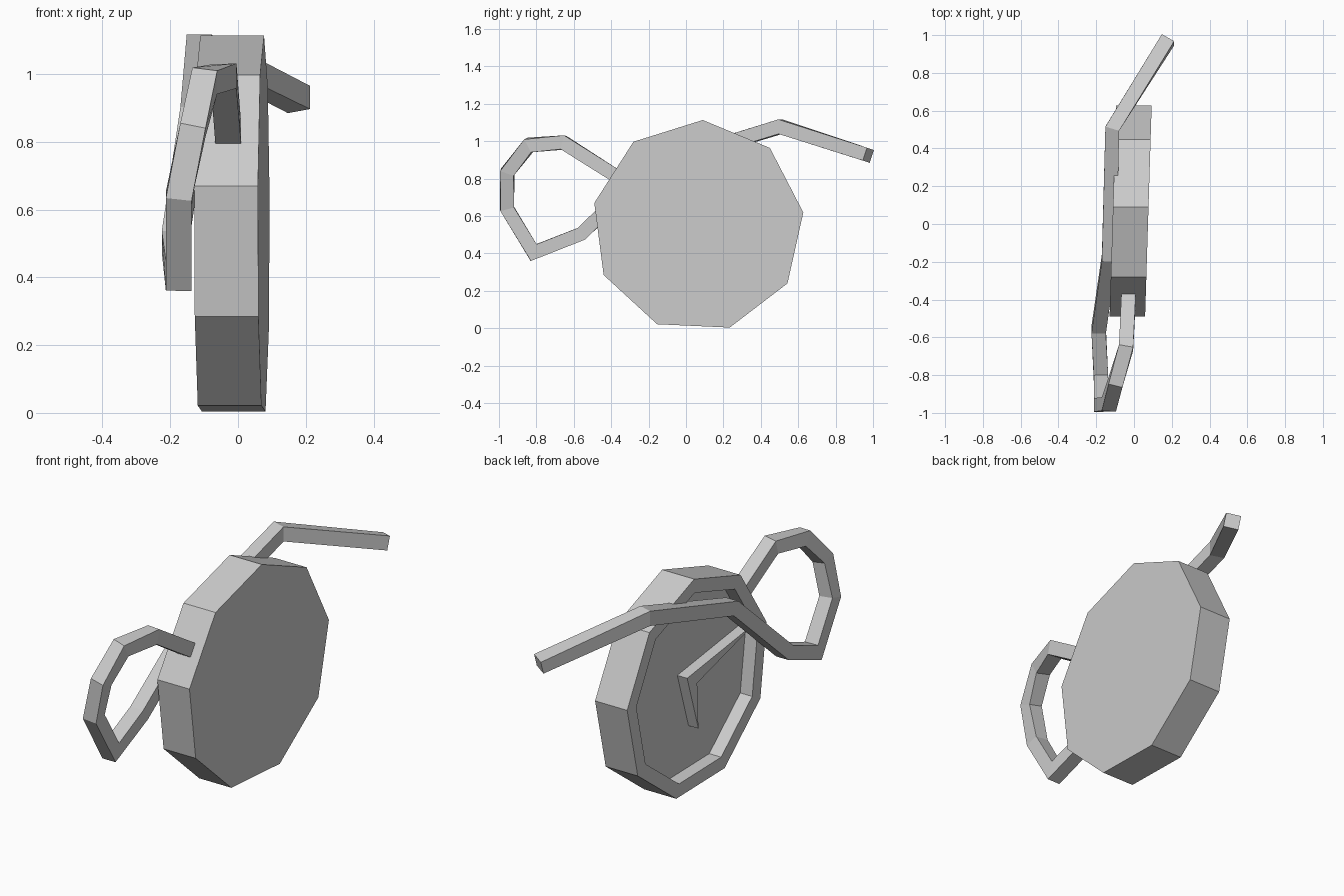
import bpy, bmesh
from math import sin, cos, radians
from mathutils import Vector

if "Cube" in bpy.data.objects:
    bpy.data.objects.remove(bpy.data.objects["Cube"])

CY, CZ, R, SIDES = 0.064, 0.546, 0.568, 9


def lean(x, y):
    # the case is turned slightly about z
    return x + 0.031 * (y - CY)


def finish(bm, name):
    bmesh.ops.recalc_face_normals(bm, faces=bm.faces)
    me = bpy.data.meshes.new(name)
    bm.to_mesh(me)
    bm.free()
    ob = bpy.data.objects.new(name, me)
    bpy.context.collection.objects.link(ob)
    return ob


def skin(rings, name):
    # bridge successive rings of points and cap both ends
    bm = bmesh.new()
    vs = [[bm.verts.new(p) for p in ring] for ring in rings]
    n = len(vs[0])
    for a, b in zip(vs, vs[1:]):
        for i in range(n):
            j = (i + 1) % n
            bm.faces.new((a[i], a[j], b[j], b[i]))
    bm.faces.new(vs[0])
    bm.faces.new(vs[-1])
    return finish(bm, name)


def case_ring(x, r):
    pts = []
    for i in range(SIDES):
        a = radians(7.4 + 360 * i / SIDES)
        y = CY + r * cos(a)
        pts.append((lean(x, y), y, CZ + r * sin(a)))
    return pts


# nine-sided watch case with a recessed dial on the -x side
skin([case_ring(x, r) for x, r in
      [(-0.042, R * 0.87), (-0.112, R * 0.87), (-0.112, R), (0.076, R)]], "watch_case")

# pair of tapered hands as one raised bent shape
outline = [(0.13, 0.60), (-0.42, 0.69), (0.05, 0.545), (0.04, 0.30)]
skin([[(lean(x, y), y, z) for y, z in outline] for x in (-0.03, -0.10)], "watch_hands")

# strap: square bar with mitred bends
path = [Vector(p) for p in [
    (0.18, 0.975, 0.925), (-0.115, 0.505, 1.078), (-0.132, -0.18, 0.87),
    (-0.187, -0.56, 0.505), (-0.175, -0.815, 0.405), (-0.175, -0.957, 0.64),
    (-0.133, -0.955, 0.835), (-0.098, -0.838, 0.98), (-0.042, -0.655, 0.993),
    (-0.028, -0.375, 0.815)]]
rings = []
for i, p in enumerate(path):
    t_in = (p - path[max(i - 1, 0)]).normalized()
    t_out = (path[min(i + 1, len(path) - 1)] - p).normalized()
    t = (t_in + t_out).normalized()
    miter = max(t.dot(t_in), t.dot(t_out))
    side = Vector((1, 0, 0))
    side = (side - t * side.dot(t)).normalized()
    up = t.cross(side)
    w, h = side * 0.038, up * 0.036 / miter
    rings.append([p + w + h, p - w + h, p - w - h, p + w - h])
skin(rings, "strap")
